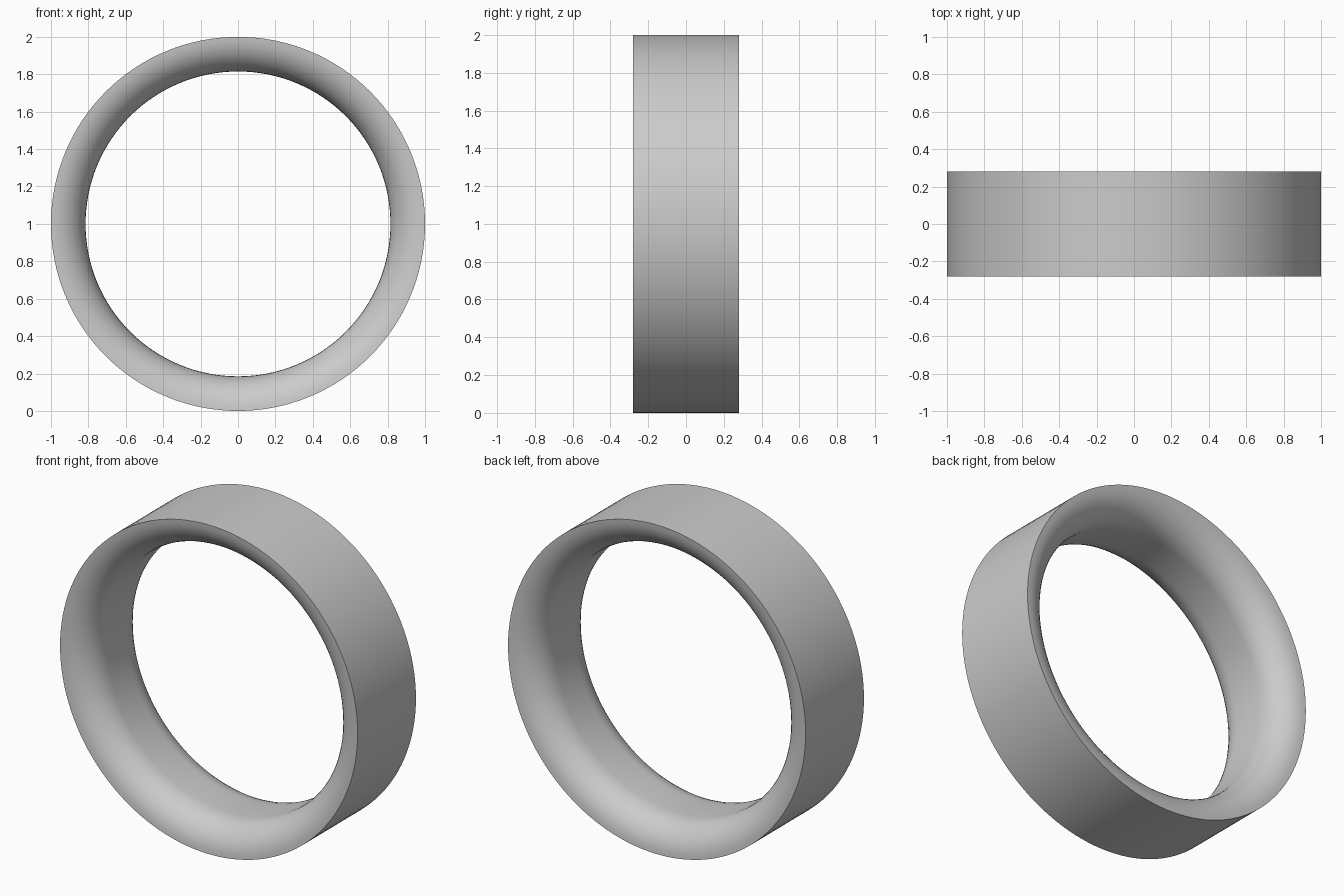
import bpy, bmesh
from math import sin, cos, pi

if "Cube" in bpy.data.objects:
    bpy.data.objects.remove(bpy.data.objects["Cube"])

R_OUT, R_IN, HALF = 1.0, 0.815, 0.28
SEGS, ARC = 128, 10
FIL = R_OUT - R_IN          # round-over radius of the inner edges

# Cross-section (radius, y): flat outside, rounded-over inside
arc = [(R_OUT - FIL * sin(a), (HALF - FIL) + FIL * cos(a))
       for a in (i * pi / 2 / ARC for i in range(ARC + 1))]
profile = arc + [(r, -y) for r, y in reversed(arc)]

# Revolve the closed profile about the y axis
bm = bmesh.new()
verts = [bm.verts.new((r, y, 0)) for r, y in profile]
edges = [bm.edges.new((v, verts[(i + 1) % len(verts)])) for i, v in enumerate(verts)]
bmesh.ops.spin(bm, geom=verts + edges, cent=(0, 0, 0), axis=(0, 1, 0),
               angle=2 * pi, steps=SEGS, use_merge=False, use_duplicate=False)
bmesh.ops.remove_doubles(bm, verts=bm.verts[:], dist=1e-4)
bmesh.ops.recalc_face_normals(bm, faces=bm.faces[:])
mesh = bpy.data.meshes.new("ring_band")
bm.to_mesh(mesh)
bm.free()

# Ring standing on the ground
ring = bpy.data.objects.new("ring_band", mesh)
bpy.context.collection.objects.link(ring)
ring.location.z = R_OUT
bpy.context.view_layer.objects.active = ring
ring.select_set(True)
bpy.ops.object.shade_smooth_by_angle(angle=pi / 6)
